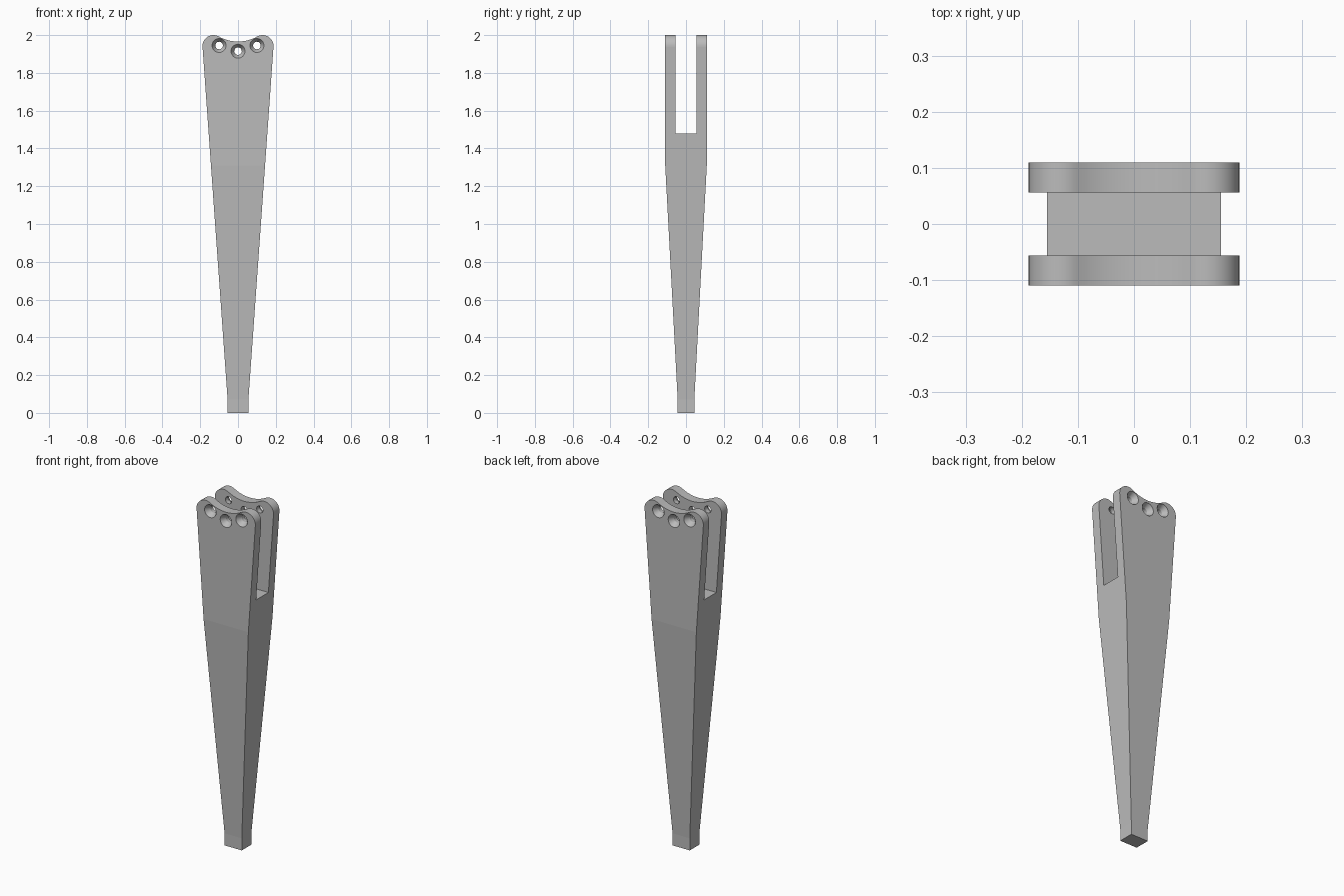
import bpy, bmesh, math
from mathutils import Matrix

cube = bpy.data.objects.get("Cube")
if cube:
    bpy.data.objects.remove(cube, do_unlink=True)

grey = bpy.data.materials.new("matte_grey")
grey.use_nodes = True
colour = (0.5, 0.5, 0.5, 1)
grey.diffuse_color = colour
grey.node_tree.nodes["Principled BSDF"].inputs["Base Color"].default_value = colour


def make_object(name, bm):
    bmesh.ops.recalc_face_normals(bm, faces=bm.faces)
    mesh = bpy.data.meshes.new(name)
    bm.to_mesh(mesh)
    bm.free()
    mesh.materials.append(grey)
    obj = bpy.data.objects.new(name, mesh)
    bpy.context.collection.objects.link(obj)
    return obj


def prism(name, outline, axis, half):
    """Extrude a closed (u, z) outline along x or y, centred on the axis."""
    bm = bmesh.new()
    place = (lambda u, z: (-half, u, z)) if axis == "x" else (lambda u, z: (u, -half, z))
    face = bm.faces.new([bm.verts.new(place(u, z)) for u, z in outline])
    moved = bmesh.ops.extrude_face_region(bm, geom=[face])["geom"]
    shift = (2 * half, 0, 0) if axis == "x" else (0, 2 * half, 0)
    bmesh.ops.translate(bm, vec=shift, verts=[v for v in moved if isinstance(v, bmesh.types.BMVert)])
    return make_object(name, bm)


def arc(cx, cz, r, start, end, steps):
    angles = [math.radians(start + (end - start) * i / steps) for i in range(steps + 1)]
    return [(cx + r * math.cos(a), cz + r * math.sin(a)) for a in angles]


def mirrored(half):
    return half + [(-u, z) for u, z in reversed(half) if u > 1e-5]


def combine(target, other, operation):
    mod = target.modifiers.new(operation.title(), "BOOLEAN")
    mod.operation, mod.solver, mod.object = operation, "EXACT", other
    bpy.context.view_layer.objects.active = target
    bpy.ops.object.modifier_apply(modifier=mod.name)
    bpy.data.objects.remove(other, do_unlink=True)


# Tapered front outline: straight foot, rounded ears and a shallow dip between
ears = arc(0.13, 1.942, 0.058, -4, 119.3, 16)
dip = arc(0, 2.1735, 0.2075, -60.7, -90, 8)[1:]
leg = prism("forked_leg", mirrored([(0.055, 0), (0.055, 0.07)] + ears + dip), "y", 0.3)

# Side outline: tapered below, parallel above, with an open slot at the top
fork = [(0.044, 0), (0.044, 0.07), (0.11, 1.31), (0.11, 2.1), (0.056, 2.1), (0.056, 1.48)]
combine(leg, prism("fork_cutter", mirrored(fork), "x", 0.4), "INTERSECT")

# Bolt holes through both prongs, countersunk from outside
for x, z in ((-0.1, 1.945), (0, 1.915), (0.1, 1.945)):
    bm = bmesh.new()
    # Radius and y stations of the hole, from front to back
    stations = [(0.037, -0.13), (0.037, -0.108), (0.02, -0.08),
                (0.02, 0.08), (0.037, 0.108), (0.037, 0.13)]
    rings = []
    for r, y in stations:
        ring = [bm.verts.new((px, y, pz)) for px, pz in arc(x, z, r, 0, 348.75, 31)]
        rings.append(ring)
    for a, b in zip(rings, rings[1:]):
        for i in range(32):
            j = (i + 1) % 32
            bm.faces.new((a[i], a[j], b[j], b[i]))
    bm.faces.new(rings[0])
    bm.faces.new(rings[-1])
    combine(leg, make_object("hole_cutter", bm), "DIFFERENCE")

bpy.ops.object.select_all(action="DESELECT")
leg.select_set(True)
bpy.context.view_layer.objects.active = leg
bpy.ops.object.shade_smooth_by_angle(angle=math.radians(30))
# Keep the large planes of the leg flat
for face in leg.data.polygons:
    if face.area > 0.01:
        face.use_smooth = False
